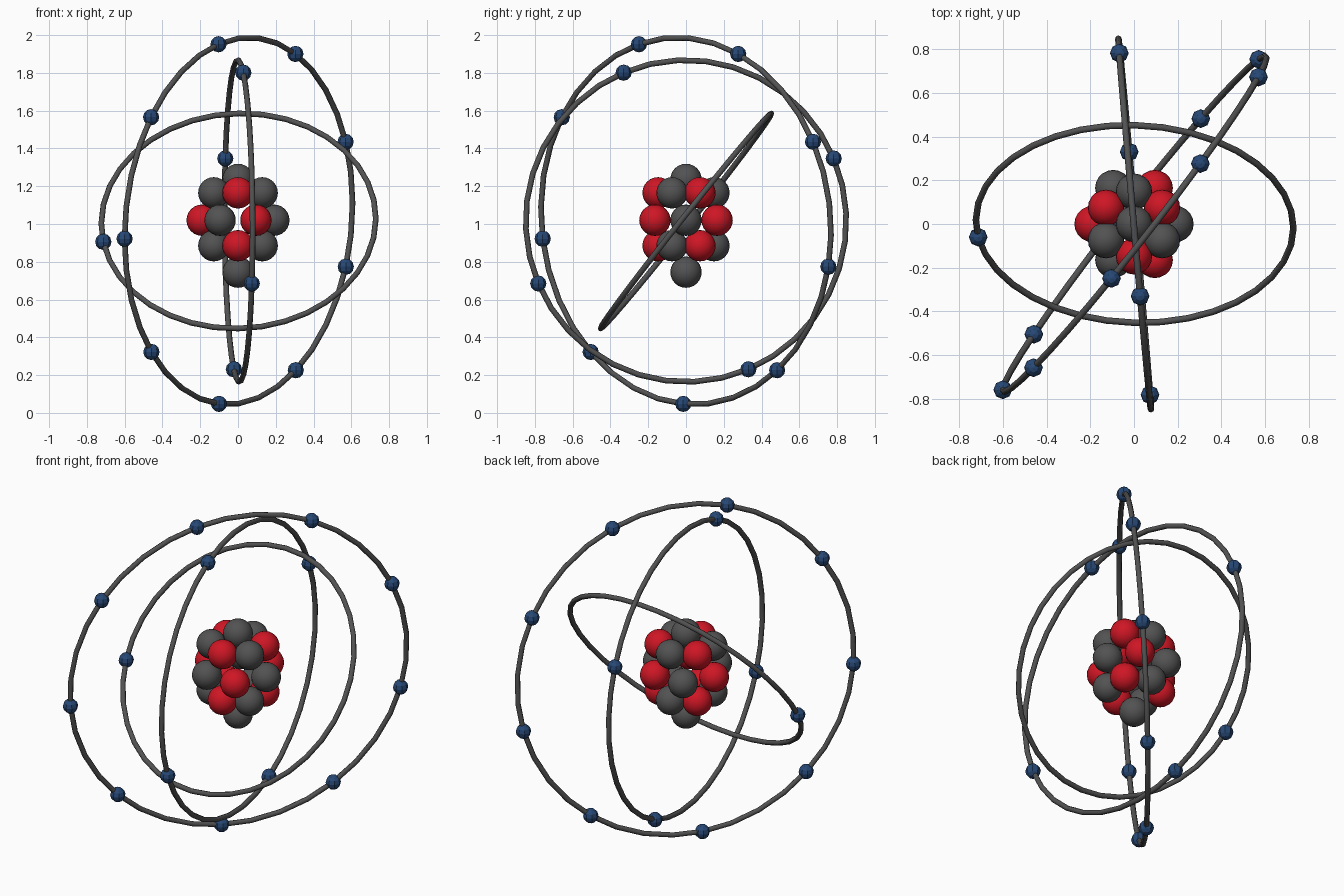
import bpy
from math import sin, cos, pi
from mathutils import Vector, Matrix

if "Cube" in bpy.data.objects:
    bpy.data.objects.remove(bpy.data.objects["Cube"])

C = Vector((0.003, 0, 1.016))       # centre of the orbits


def material(name, rgb):
    m = bpy.data.materials.new(name)
    m.diffuse_color = (*rgb, 1)
    m.use_nodes = True
    m.node_tree.nodes["Principled BSDF"].inputs["Base Color"].default_value = m.diffuse_color
    return m


RED = material("red", (0.62, 0.008, 0.018))
BLUE = material("blue", (0.02, 0.065, 0.18))
DARK = material("dark_grey", (0.085, 0.085, 0.085))


def finish(name, mat, smooth):
    ob = bpy.context.object
    ob.name = name
    ob.data.materials.append(mat)
    if smooth:
        bpy.ops.object.shade_smooth()
    return ob


def nucleon(pos, red):
    bpy.ops.mesh.primitive_uv_sphere_add(segments=20, ring_count=12, radius=0.083, location=pos)
    finish("proton" if red else "neutron", RED if red else DARK, True)


def orbit(name, u, v, radius, count):
    """Ring in the plane of u and v; electrons evenly spaced starting at u."""
    u = Vector(u).normalized()
    n = u.cross(Vector(v)).normalized()
    v = n.cross(u)
    bpy.ops.mesh.primitive_torus_add(major_segments=36, minor_segments=8,
                                     major_radius=radius, minor_radius=0.015)
    rot = Matrix((u, v, n)).transposed().to_4x4()
    finish(name, DARK, True).matrix_world = Matrix.Translation(C) @ rot
    for i in range(count):
        a = 2 * pi * i / count
        bpy.ops.mesh.primitive_uv_sphere_add(segments=8, ring_count=6, radius=0.043,
                                             location=C + radius * (cos(a) * u + sin(a) * v))
        finish("electron", BLUE, False)


# Nucleus: three hexagonal layers of alternating protons and neutrons, capped top and bottom
for z, r, start in ((1.165, 0.148, -90), (1.02, 0.19, -180), (0.885, 0.148, -90)):
    for i in range(6):
        a = (start + 60 * i) * pi / 180
        nucleon((r * cos(a), r * sin(a), z), i % 2 == 0)
for z in (1.236, 0.745):
    nucleon((0, 0, z), False)

# Orbits with their electrons
orbit("outer_orbit", (-0.106, -0.249, 0.936), (0.594, 0.726, 0.264), 0.974, 9)
orbit("middle_orbit", (0.025, -0.33, 0.785), (-0.07, 0.78, 0.33), 0.852, 4)
orbit("inner_orbit", (-0.715, -0.06, -0.11), (0.02, -0.45, -0.566), 0.727, 1)
